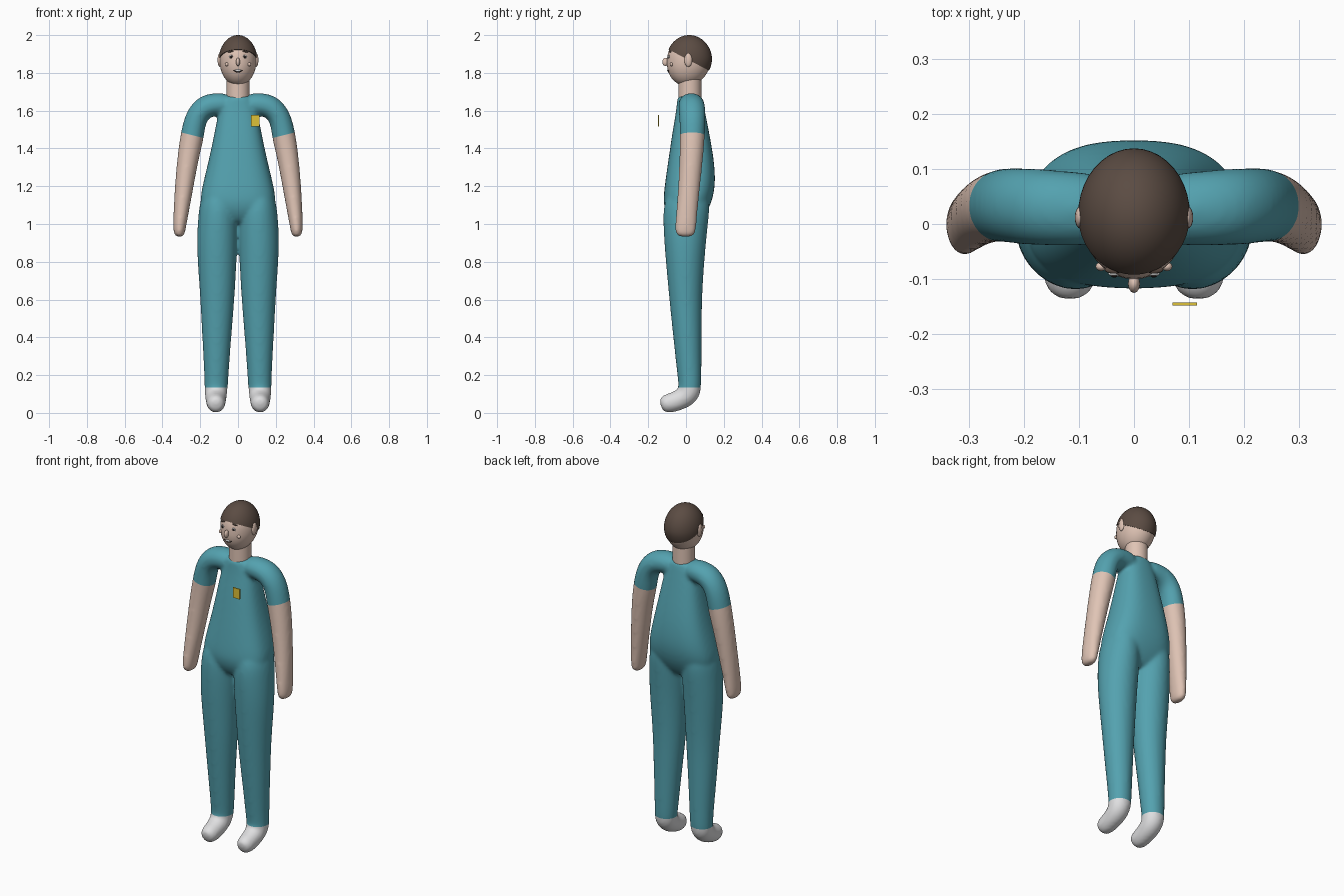
import bpy, bmesh, math
from mathutils import Vector, Matrix

cube = bpy.data.objects.get("Cube")
if cube:
    bpy.data.objects.remove(cube, do_unlink=True)


def material(name, rgb):
    m = bpy.data.materials.new(name)
    m.use_nodes = True
    m.diffuse_color = (*rgb, 1)
    m.node_tree.nodes["Principled BSDF"].inputs["Base Color"].default_value = (*rgb, 1)
    return m


TEAL = material("teal_cloth", (0.088, 0.36, 0.43))
SKIN = material("skin", (0.74, 0.55, 0.46))
HAIR = material("brown_hair", (0.105, 0.072, 0.056))
SHOE = material("pale_grey_shoe", (0.74, 0.74, 0.75))
YELLOW = material("yellow_badge", (0.74, 0.54, 0.04))
DARK = material("dark_brown", (0.03, 0.02, 0.018))
WHITE = material("white", (0.85, 0.85, 0.85))


def finish(name, bm, *mats):
    bmesh.ops.recalc_face_normals(bm, faces=bm.faces)
    me = bpy.data.meshes.new(name)
    bm.to_mesh(me)
    bm.free()
    for m in mats:
        me.materials.append(m)
    me.shade_smooth()
    ob = bpy.data.objects.new(name, me)
    bpy.context.scene.collection.objects.link(ob)
    return ob


def loft(bm, rings, side=1, power=2.0, n=24):
    """Capped tube; ring = x, y, z, half width, half depth, tilt in xz, tilt in yz."""
    loops = []
    for x, y, z, ru, rv, a, b in rings:
        a, b = math.radians(a), math.radians(b)
        u = Vector((math.cos(a), 0, math.sin(a))) * ru
        v = Vector((0, math.cos(b), math.sin(b))) * rv
        loop = []
        for i in range(n):
            t = math.tau * i / n
            c, s = math.cos(t), math.sin(t)
            c = math.copysign(abs(c) ** (2 / power), c)
            s = math.copysign(abs(s) ** (2 / power), s)
            p = Vector((x, y, z)) + u * c + v * s
            loop.append(bm.verts.new((p.x * side, p.y, p.z)))
        loops.append(loop)
    for lo, hi in zip(loops, loops[1:]):
        for i in range(n):
            j = (i + 1) % n
            bm.faces.new((lo[i], lo[j], hi[j], hi[i]))
    bm.faces.new(loops[0])
    bm.faces.new(loops[-1])


# Torso: z, half width, front, back
torso = [(1.68, .062, -.04, .08), (1.67, .07, -.046, .086), (1.6, .102, -.052, .1),
         (1.5, .122, -.07, .12), (1.4, .142, -.085, .139), (1.3, .165, -.1, .153),
         (1.2, .19, -.114, .156), (1.12, .204, -.122, .138), (1.07, .185, -.11, .115),
         (1.03, .13, -.09, .09), (1.0, .06, -.06, .06)]
# Leg: z, inner, outer, front, back
leg = [(1.2, .04, .17, -.08, .11), (1.12, .01, .202, -.116, .128), (1.04, 0, .212, -.123, .122),
       (.9, .002, .22, -.116, .106), (.75, .01, .211, -.103, .094), (.6, .018, .2, -.089, .085),
       (.4, .035, .19, -.068, .083), (.25, .046, .181, -.052, .082), (.14, .053, .178, -.039, .081)]
# Foot: y, z, half width, half depth, tilt
foot = [(.016, .11, .06, .062, -15), (-.004, .083, .057, .061, -42), (-.055, .059, .053, .054, -70),
        (-.106, .047, .049, .051, -75), (-.136, .041, .034, .035, -75)]
# Arm: x, y, z, half width, half depth, tilt
arm = [(.03, .025, 1.632, .056, .063, 90), (.11, .028, 1.637, .061, .069, 88),
       (.18, .031, 1.622, .064, .071, 68), (.224, .034, 1.562, .065, .07, 38),
       (.242, .034, 1.47, .064, .067, 14), (.265, .028, 1.35, .057, .063, 10),
       (.285, .017, 1.2, .05, .058, 9), (.303, .003, 1.05, .04, .057, 7),
       (.311, -.003, .965, .033, .057, 5), (.312, -.003, .93, .025, .048, 5)]

bm = bmesh.new()
loft(bm, [(0, (f + b) / 2, z, w, (b - f) / 2, 0, 0) for z, w, f, b in torso], power=2.6)
leg_rings = [((i + o) / 2, (f + b) / 2, z, (o - i) / 2, (b - f) / 2, 0, 0) for z, i, o, f, b in leg]
leg_rings += [(.117, y, z, w, d, 0, t) for y, z, w, d, t in foot]
for side in (1, -1):
    loft(bm, leg_rings, side)
    loft(bm, [(*r, 0) for r in arm], side)
body = finish("clothed_body", bm)

# Blend the limbs and torso into one skin
sub = body.modifiers.new("round", 'SUBSURF')
sub.levels = sub.render_levels = 2
rem = body.modifiers.new("blend", 'REMESH')
rem.mode = 'VOXEL'
rem.voxel_size = 0.009
smo = body.modifiers.new("soften", 'SMOOTH')
smo.factor = 0.5
smo.iterations = 12
bpy.context.view_layer.update()
deps = bpy.context.evaluated_depsgraph_get()
mesh = bpy.data.meshes.new_from_object(body.evaluated_get(deps))
body.modifiers.clear()
body.data = mesh
mesh.materials.clear()
for m in (TEAL, SKIN, SHOE):
    mesh.materials.append(m)


# Clean colour borders at the sleeves and trouser cuffs
def is_arm(p):
    return p.z > 0.9 and abs(p.x) > 0.15 + (1.5 - p.z) * 0.2


def cut(bm, co, no, test):
    faces = [f for f in bm.faces if test(f.calc_center_median())]
    geom = faces + list({e for f in faces for e in f.edges}) + list({v for f in faces for v in f.verts})
    bmesh.ops.bisect_plane(bm, geom=geom, plane_co=co, plane_no=no, dist=1e-5)


tilt = math.radians(14)
cuff = Vector((.242, 0, 1.47))
down = Vector((math.sin(tilt), 0, -math.cos(tilt)))
bm = bmesh.new()
bm.from_mesh(mesh)
for s in (1, -1):
    flip = Vector((s, 1, 1))
    cut(bm, cuff * flip, down * flip, lambda p: is_arm(p) and p.x * s > 0)
cut(bm, (0, 0, .135), (0, 0, 1), lambda p: p.z < 0.3)
for f in bm.faces:
    f.smooth = True
    p = f.calc_center_median()
    f.material_index = 0
    if p.z < 0.135:
        f.material_index = 2
    elif is_arm(p) and (Vector((abs(p.x), 0, p.z)) - cuff).dot(down) > 0:
        f.material_index = 1
bm.to_mesh(mesh)
bm.free()

# Neck
bm = bmesh.new()
loft(bm, [(0, .02, 1.62, .061, .061, 0, 0), (0, .02, 1.79, .061, .061, 0, 0)], n=32)
neck = finish("neck", bm, SKIN)
neck.data.set_sharp_from_angle(angle=math.radians(40))

# Head and hair share one egg shape with a longer chin
CENTRE = Vector((0, .017, 1.868))
HEAD = Vector((.098, .117, .129))
CHIN = 1.06


def egg(bm, radii):
    bmesh.ops.create_uvsphere(bm, u_segments=40, v_segments=28, radius=1)
    for v in bm.verts:
        if v.co.z < 0:
            v.co.z *= CHIN
        v.co = v.co * radii + CENTRE
        v.co.y += 0.1 * min(0, v.co.z - CENTRE.z)


bm = bmesh.new()
egg(bm, HEAD)
finish("head", bm, SKIN)

bm = bmesh.new()
egg(bm, HEAD + Vector((.004, .004, .003)))
res = bmesh.ops.bisect_plane(bm, geom=bm.verts[:] + bm.edges[:] + bm.faces[:], plane_co=(0, -.1, 1.928),
                             plane_no=(0, .115, .22), clear_inner=True)
rim = [e for e in res["geom_cut"] if isinstance(e, bmesh.types.BMEdge)]
bmesh.ops.holes_fill(bm, edges=rim)
hair = finish("hair", bm, HAIR)
hair.data.set_sharp_from_angle(angle=math.radians(40))


def face_point(x, z, out=0.0):
    h = z - CENTRE.z
    q = 1 - (x / HEAD.x) ** 2 - (h / HEAD.z / (CHIN if h < 0 else 1)) ** 2
    return Vector((x, CENTRE.y - HEAD.y * math.sqrt(q) + 0.1 * min(0, h) - out, z))


def blob(name, at, radii, mat, roll=0.0):
    bm = bmesh.new()
    bmesh.ops.create_uvsphere(bm, u_segments=16, v_segments=10, radius=1)
    m = Matrix.Translation(at) @ Matrix.Rotation(roll, 4, 'Y') @ Matrix.Diagonal((*radii, 1))
    bmesh.ops.transform(bm, matrix=m, verts=bm.verts)
    return finish(name, bm, mat)


# Face
blob("nose", face_point(0, 1.858, .008), (.011, .017, .022), SKIN)
for s, label in ((1, "left"), (-1, "right")):
    blob(label + "_ear", (s * .097, .012, 1.868), (.011, .021, .036), SKIN)
    blob(label + "_cheek", face_point(s * .06, 1.845, .002), (.01, .008, .01), SKIN)
    blob(label + "_eye", face_point(s * .036, 1.886), (.011, .005, .009), WHITE)
    blob(label + "_pupil", face_point(s * .036, 1.886, .004), (.006, .003, .007), DARK)
    blob(label + "_eyebrow", face_point(s * .037, 1.913), (.017, .007, .004), HAIR, s * .2)

# Smiling mouth
curve = bpy.data.curves.new("mouth", 'CURVE')
curve.dimensions = '3D'
curve.bevel_depth = 0.0025
line = curve.splines.new('POLY')
line.points.add(8)
for i, pt in enumerate(line.points):
    x = (i - 4) / 4 * .025
    pt.co = (*face_point(x, 1.804 + 18 * x * x), 1)
curve.materials.append(DARK)
bpy.context.scene.collection.objects.link(bpy.data.objects.new("mouth", curve))
blob("teeth", face_point(0, 1.813), (.016, .004, .006), WHITE)

# Chest badge
bm = bmesh.new()
bmesh.ops.create_cube(bm, size=1)
bmesh.ops.transform(bm, verts=bm.verts, matrix=Matrix.Translation((.0925, -.146, 1.546))
                    @ Matrix.Diagonal((.045, .006, .06, 1)))
badge = finish("badge", bm, YELLOW)
badge.data.shade_flat()
